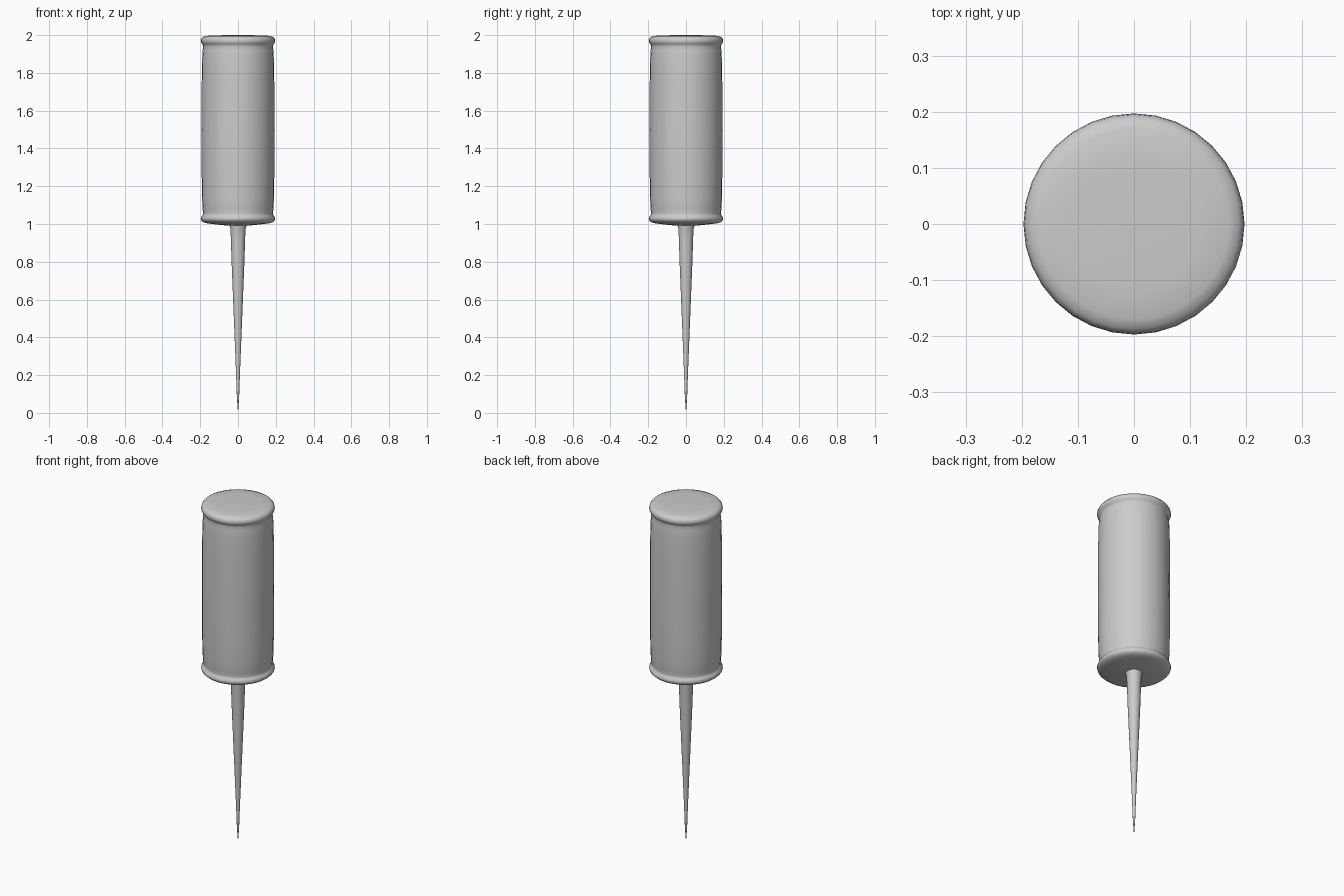
import bpy, bmesh, math

if "Cube" in bpy.data.objects:
    bpy.data.objects.remove(bpy.data.objects["Cube"])

SIDES = 32


def lathe(name, profile):
    """Revolve (radius, z) points about z; zero radius makes a pole."""
    bm = bmesh.new()
    rings = []
    for r, z in profile:
        if r == 0:
            rings.append([bm.verts.new((0, 0, z))] * SIDES)
        else:
            rings.append([bm.verts.new((r * math.cos(2 * math.pi * i / SIDES),
                                        r * math.sin(2 * math.pi * i / SIDES), z))
                          for i in range(SIDES)])
    for a, b in zip(rings, rings[1:]):
        for i in range(SIDES):
            j = (i + 1) % SIDES
            bm.faces.new(list(dict.fromkeys((a[i], a[j], b[j], b[i]))))
    bmesh.ops.recalc_face_normals(bm, faces=bm.faces)
    mesh = bpy.data.meshes.new(name)
    bm.to_mesh(mesh)
    bm.free()
    obj = bpy.data.objects.new(name, mesh)
    bpy.context.collection.objects.link(obj)
    bpy.ops.object.select_all(action='DESELECT')
    obj.select_set(True)
    bpy.context.view_layer.objects.active = obj
    bpy.ops.object.shade_smooth_by_angle(angle=math.radians(50))
    return obj


# Handle: shallow domed base, rounded rims and a slightly swollen grip
lathe("handle", [
    (0, 0.99), (0.06, 0.992), (0.12, 0.998), (0.165, 1.004), (0.185, 1.01),
    (0.195, 1.02), (0.197, 1.029), (0.193, 1.04), (0.186, 1.047),
    (0.184, 1.054), (0.187, 1.075), (0.190, 1.13), (0.192, 1.25),
    (0.193, 1.5),
    (0.192, 1.75), (0.190, 1.87), (0.187, 1.92), (0.184, 1.94),
    (0.186, 1.948), (0.193, 1.957), (0.197, 1.967), (0.195, 1.98),
    (0.187, 1.99), (0.17, 1.996), (0.12, 1.999), (0, 2.0)])

# Spike: flared at the handle, tapering to a needle point
lathe("spike", [
    (0, 1.02), (0.046, 1.01), (0.045, 0.992), (0.041, 0.975), (0.038, 0.93),
    (0.034, 0.8), (0.026, 0.6), (0.018, 0.4), (0.010, 0.2),
    (0.006, 0.08), (0.003, 0.04), (0, 0.0)])
